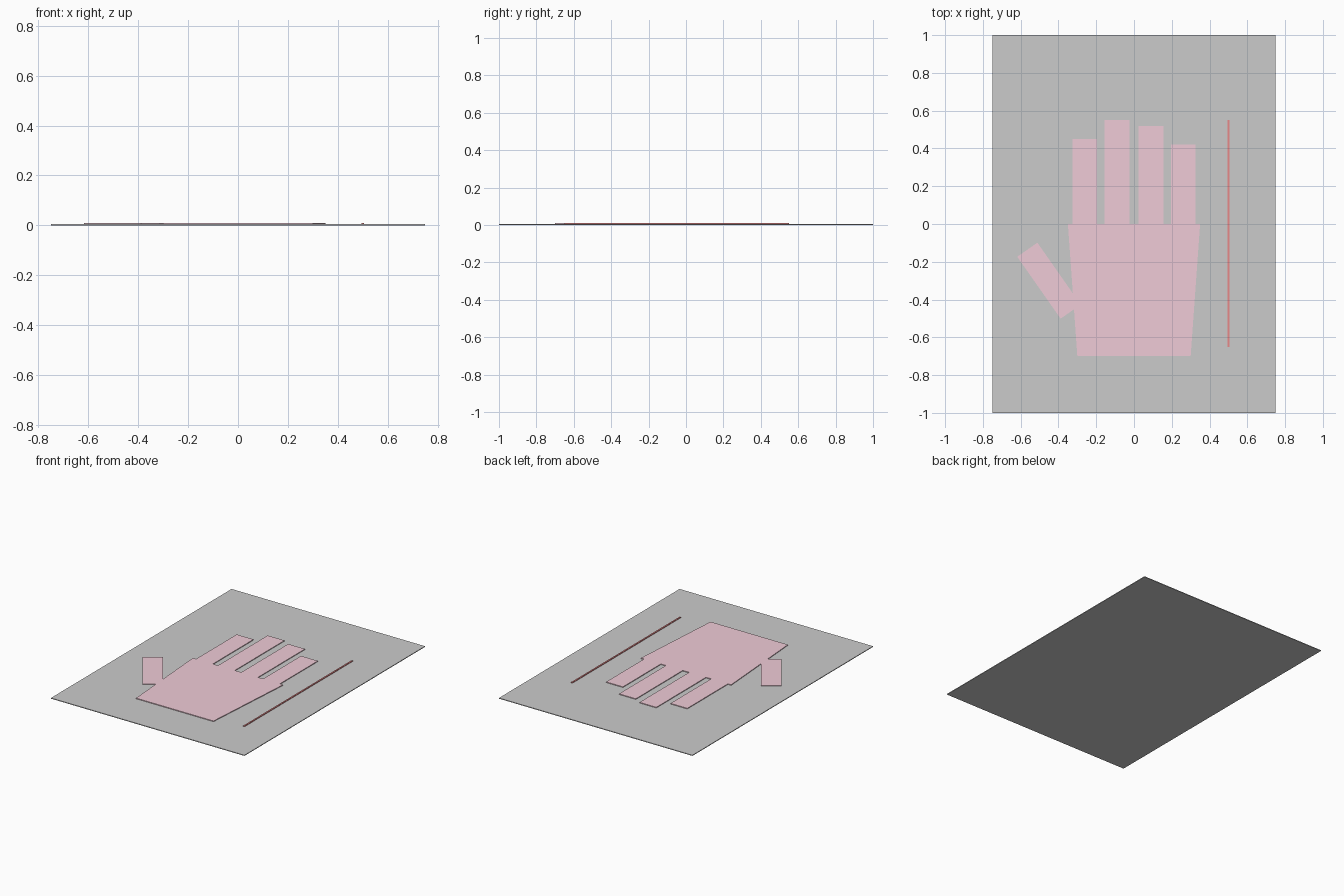
import bpy, bmesh
from math import sin, cos, radians

if "Cube" in bpy.data.objects:
    bpy.data.objects.remove(bpy.data.objects["Cube"])

SHEET = 0.005   # sheet thickness
TOP = 0.01      # top of the raised pieces


def material(name, color):
    m = bpy.data.materials.new(name)
    m.diffuse_color = color
    m.use_nodes = True
    m.node_tree.nodes["Principled BSDF"].inputs["Base Color"].default_value = m.diffuse_color
    return m


def slab(name, outline, z0, z1, mat=None):
    """Flat piece: counter-clockwise outline extruded from z0 to z1."""
    bm = bmesh.new()
    face = bm.faces.new([bm.verts.new((x, y, z0)) for x, y in outline])
    ext = bmesh.ops.extrude_face_region(bm, geom=[face])
    for v in ext["geom"]:
        if isinstance(v, bmesh.types.BMVert):
            v.co.z = z1
    bmesh.ops.recalc_face_normals(bm, faces=bm.faces)
    me = bpy.data.meshes.new(name)
    bm.to_mesh(me)
    bm.free()
    ob = bpy.data.objects.new(name, me)
    bpy.context.collection.objects.link(ob)
    if mat:
        me.materials.append(mat)
    return ob


def rect(cx, cy, w, h, deg=0):
    c, s = cos(radians(deg)), sin(radians(deg))
    return [(cx + c * x - s * y, cy + s * x + c * y)
            for x, y in ((-w/2, -h/2), (w/2, -h/2), (w/2, h/2), (-w/2, h/2))]


pink = material("pink", (0.87, 0.60, 0.68, 1))
red = material("red", (0.80, 0.25, 0.25, 1))

# backing sheet
slab("sheet", rect(0, 0, 1.5, 2), 0, SHEET)

# hand cut-out
slab("palm", [(-0.30, -0.70), (0.30, -0.70), (0.35, 0), (-0.35, 0)], SHEET, TOP, pink)
for name, x, length in (("index", -0.26, 0.45), ("middle", -0.09, 0.55),
                        ("ring", 0.09, 0.52), ("little", 0.26, 0.42)):
    slab(name + "_finger", rect(x, length / 2, 0.13, length), SHEET, TOP, pink)
slab("thumb", rect(-0.45, -0.30, 0.13, 0.40, 35), SHEET, TOP, pink)

# measuring line beside the hand
slab("side_line", rect(0.5, -0.05, 0.01, 1.2), SHEET, TOP, red)
